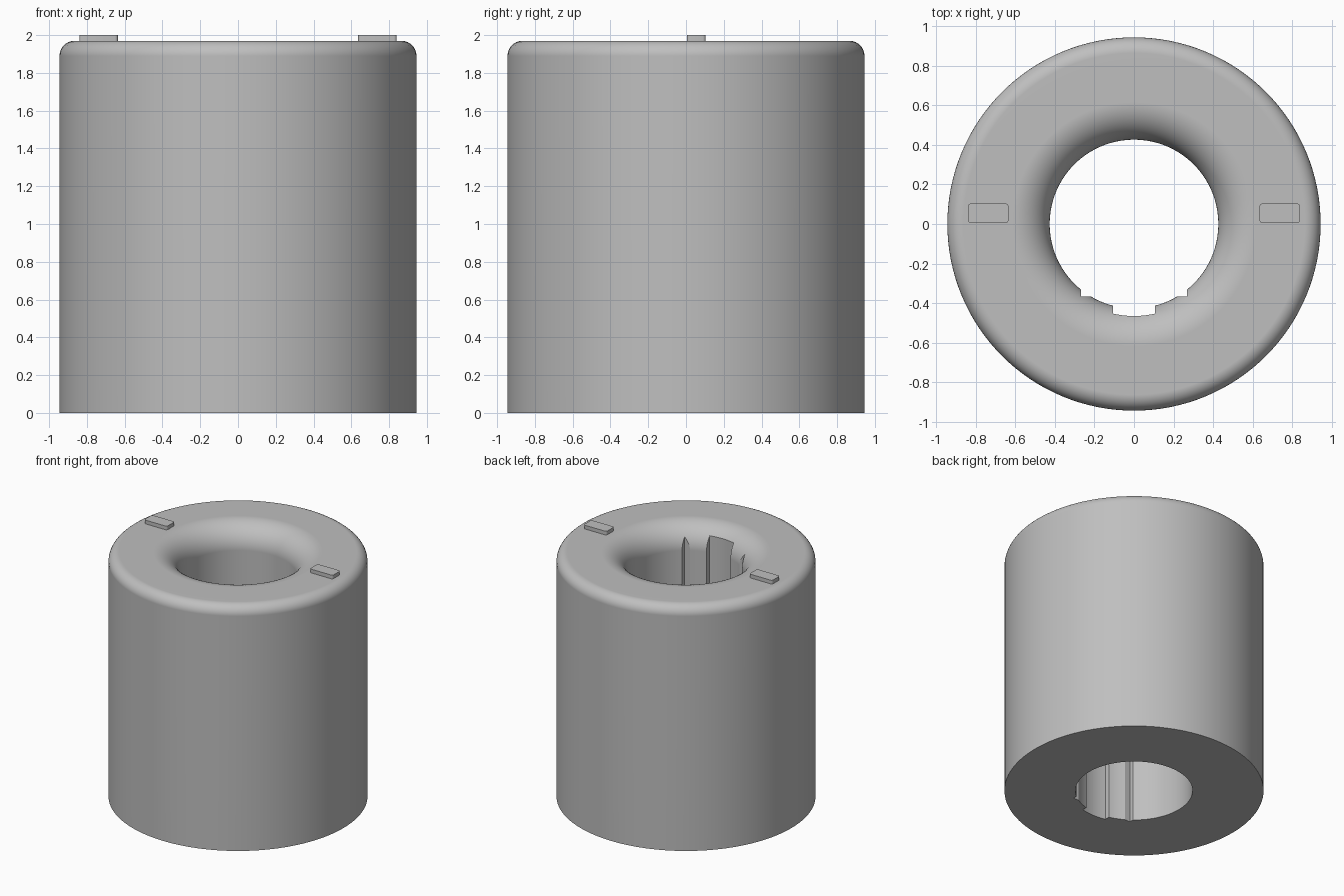
import bpy, bmesh
from math import sin, cos, pi, asin, radians

cube = bpy.data.objects.get("Cube")
if cube:
    bpy.data.objects.remove(cube)

OUTER, BORE, TOP = 0.945, 0.427, 1.97
EDGE, LIP = 0.08, 0.19          # outer rounding and bore mouth rounding
KEY_R, KEY_W = 0.466, 0.107     # deep central keyway
SHELF_Y, SHELF_W = -0.366, 0.268  # shallow flat-bottomed slot

grey = bpy.data.materials.new("plain grey")
grey.use_nodes = True
colour = (0.52, 0.52, 0.52, 1)
grey.diffuse_color = colour
grey.node_tree.nodes["Principled BSDF"].inputs["Base Color"].default_value = colour


def make_object(name, bm):
    bmesh.ops.recalc_face_normals(bm, faces=bm.faces)
    mesh = bpy.data.meshes.new(name)
    bm.to_mesh(mesh)
    bm.free()
    mesh.materials.append(grey)
    obj = bpy.data.objects.new(name, mesh)
    bpy.context.collection.objects.link(obj)
    return obj


def activate(obj):
    bpy.ops.object.select_all(action='DESELECT')
    obj.select_set(True)
    bpy.context.view_layer.objects.active = obj


def prism(name, outline, z0, z1):
    bm = bmesh.new()
    face = bm.faces.new([bm.verts.new((x, y, z0)) for x, y in outline])
    out = bmesh.ops.extrude_face_region(bm, geom=[face])
    verts = [v for v in out["geom"] if isinstance(v, bmesh.types.BMVert)]
    bmesh.ops.translate(bm, verts=verts, vec=(0, 0, z1 - z0))
    return make_object(name, bm)


def arc(cx, cz, r, a0, a1, n):
    return [(cx + r * cos(a0 + (a1 - a0) * i / n),
             cz + r * sin(a0 + (a1 - a0) * i / n)) for i in range(n + 1)]


# Sleeve body: closed cross-section spun around z
profile = [(BORE, 0), (OUTER, 0)]
profile += arc(OUTER - EDGE, TOP - EDGE, EDGE, 0, pi / 2, 8)
profile += arc(BORE + LIP, TOP - LIP, LIP, pi / 2, pi, 14)
bm = bmesh.new()
ring = [bm.verts.new((r, 0, z)) for r, z in profile]
edges = [bm.edges.new((ring[i], ring[(i + 1) % len(ring)])) for i in range(len(ring))]
bmesh.ops.spin(bm, geom=ring + edges, cent=(0, 0, 0), axis=(0, 0, 1),
               angle=2 * pi, steps=128, use_merge=True)
bmesh.ops.remove_doubles(bm, verts=bm.verts, dist=0.0001)
body = make_object("sleeve_body", bm)

# Stepped keyway cut along the front of the bore
half = asin(KEY_W / KEY_R)
outline = [(-SHELF_W, -0.1), (-SHELF_W, SHELF_Y), (-KEY_W, SHELF_Y)]
outline += arc(0, 0, KEY_R, -pi / 2 - half, -pi / 2 + half, 10)
outline += [(KEY_W, SHELF_Y), (SHELF_W, SHELF_Y), (SHELF_W, -0.1)]
cutter = prism("keyway_cutter", outline, -0.1, TOP + 0.1)
cutter.hide_render = True

activate(body)
cut = body.modifiers.new("keyway", 'BOOLEAN')
cut.operation, cut.solver, cut.object = 'DIFFERENCE', 'EXACT', cutter
bpy.ops.object.modifier_apply(modifier=cut.name)
bpy.data.objects.remove(cutter)
bpy.ops.object.shade_smooth_by_angle(angle=radians(30))
body.modifiers.new("even_shading", 'WEIGHTED_NORMAL').keep_sharp = True

# Raised index tabs on the top face
for side, name in ((1, "left_tab"), (-1, "right_tab")):
    x, y, hx, hy, r = side * 0.738, 0.054, 0.102, 0.05, 0.015
    corners = []
    for k, (sx, sy) in enumerate(((1, 1), (-1, 1), (-1, -1), (1, -1))):
        corners += arc(x + sx * (hx - r), y + sy * (hy - r), r,
                       k * pi / 2, (k + 1) * pi / 2, 4)
    tab = prism(name, corners, TOP - 0.02, 2.0)
    activate(tab)
    bpy.ops.object.shade_smooth_by_angle(angle=radians(30))
